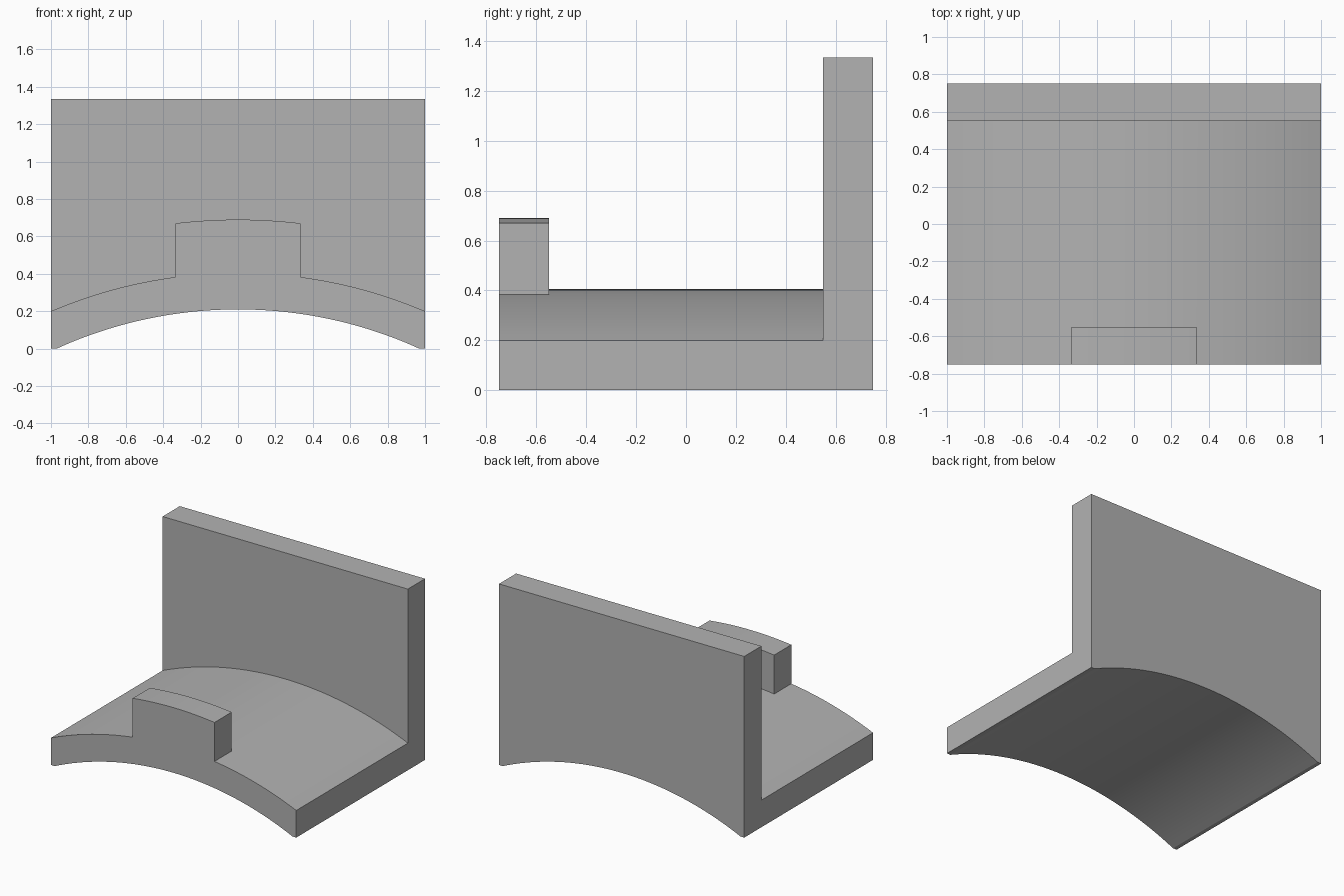
import bpy
import bmesh
import math

if "Cube" in bpy.data.objects:
    bpy.data.objects.remove(bpy.data.objects["Cube"], do_unlink=True)

CENTER_Z = -2.135            # shared centre of all curved surfaces
R_UNDER, R_TOP, R_TAB = 2.345, 2.54, 2.825
FOOT = 0.97                  # half width of the underside arch
WALL_TOP = 1.335
TAB_HALF = 1 / 3
SEGMENTS = 48


def arc_z(x, radius):
    return CENTER_Z + math.sqrt(radius * radius - x * x)


def raise_faces(bm, rule, height):
    """Extrude the upper faces picked by rule and move them to height(x)."""
    bm.normal_update()
    faces = [f for f in bm.faces if f.normal.z > 0.5 and rule(f.calc_center_median())]
    result = bmesh.ops.extrude_face_region(bm, geom=faces)
    for item in result["geom"]:
        if isinstance(item, bmesh.types.BMVert):
            item.co.z = height(item.co.x)
    leftover = [f for f in faces if f.is_valid]
    if leftover:
        bmesh.ops.delete(bm, geom=leftover, context="FACES")


# Arched cross-section: top curve, then underside curve with small flat feet
steps = [-1 + 2 * i / SEGMENTS for i in range(SEGMENTS + 1)]
profile = [(x, arc_z(x, R_TOP)) for x in steps]
profile.append((1, 0))
profile += [(x * FOOT, max(0, arc_z(x * FOOT, R_UNDER))) for x in reversed(steps)]
profile.append((-1, 0))

# Arched base, divided where the tab and the wall begin
bm = bmesh.new()
rings = [[bm.verts.new((x, y, z)) for x, z in profile] for y in (-0.75, -0.55, 0.55, 0.75)]
count = len(profile)
for a, b in zip(rings, rings[1:]):
    for i in range(count):
        j = (i + 1) % count
        bm.faces.new((a[i], a[j], b[j], b[i]))
bm.faces.new(rings[0])
bm.faces.new(rings[-1][::-1])
bmesh.ops.recalc_face_normals(bm, faces=bm.faces)

# Back wall and front tab grow out of the base
raise_faces(bm, lambda c: c.y > 0.55, lambda x: WALL_TOP)
raise_faces(bm, lambda c: c.y < -0.55 and abs(c.x) < TAB_HALF,
            lambda x: arc_z(x, R_TAB))

# Merge coplanar faces into clean flat sides
bmesh.ops.dissolve_limit(bm, angle_limit=0.002, verts=bm.verts, edges=bm.edges)
bmesh.ops.recalc_face_normals(bm, faces=bm.faces)

mesh = bpy.data.meshes.new("arched_bracket")
bm.to_mesh(mesh)
bm.free()
bracket = bpy.data.objects.new("arched_bracket", mesh)
bpy.context.collection.objects.link(bracket)

# Plain grey material
grey = bpy.data.materials.new("plain_grey")
grey.use_nodes = True
colour = (0.448, 0.448, 0.448, 1)
grey.diffuse_color = colour
grey.node_tree.nodes["Principled BSDF"].inputs["Base Color"].default_value = colour
mesh.materials.append(grey)

# Smooth curves with crisp edges
bpy.ops.object.select_all(action="DESELECT")
bracket.select_set(True)
bpy.context.view_layer.objects.active = bracket
bpy.ops.object.shade_smooth_by_angle(angle=math.radians(20))
